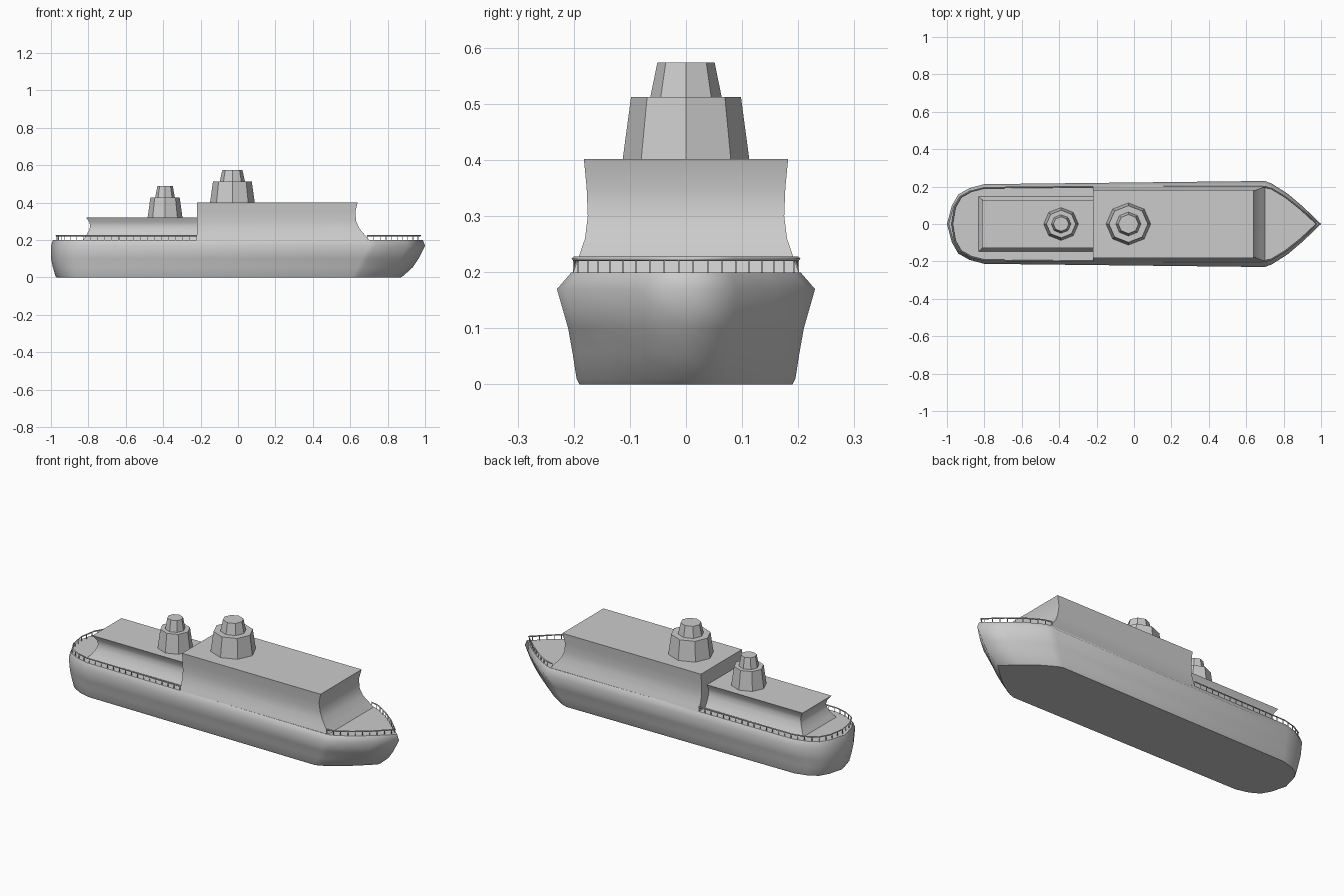
import bpy, bmesh, math
from mathutils import Vector

if "Cube" in bpy.data.objects:
    bpy.data.objects.remove(bpy.data.objects["Cube"])


def loft(name, rings, sharp_deg):
    """Skin closed rings bottom to top, cap both ends, smooth below an angle."""
    bm = bmesh.new()
    vs = [[bm.verts.new(p) for p in r] for r in rings]
    n = len(vs[0])
    for a, b in zip(vs, vs[1:]):
        for i in range(n):
            j = (i + 1) % n
            bm.faces.new((a[i], a[j], b[j], b[i])).smooth = True
    caps = [bm.faces.new(vs[0][::-1]), bm.faces.new(vs[-1])]
    bmesh.ops.recalc_face_normals(bm, faces=bm.faces[:])
    for e in bm.edges:
        e.smooth = e.calc_face_angle(0) < math.radians(sharp_deg)
    for f in caps:
        for e in f.edges:
            e.smooth = False
    me = bpy.data.meshes.new(name)
    bm.to_mesh(me)
    bm.free()
    ob = bpy.data.objects.new(name, me)
    bpy.context.collection.objects.link(ob)
    return ob


# Hull: half outline as fractions of bow / stern length and beam
BOW = [(0, 1), (.12, .94), (.4, .71), (.68, .4), (1, 0)]
STERN = [(0, 1), (.4, .9), (.7, .74), (.87, .46), (1, 0)]


def hull_ring(z, beam_f, beam_a, shoulder, bow, stern):
    half = [(-.8 + t * (stern + .8), w * beam_a) for t, w in reversed(STERN)]
    half += [(shoulder + t * (bow - shoulder), w * beam_f) for t, w in BOW]
    pts = half + [(x, -y) for x, y in reversed(half[1:-1])]
    return [(x, y, z) for x, y in pts]


loft("hull", [hull_ring(*lv) for lv in [
    (0, .19, .18, .61, .87, -.97),
    (.01, .195, .184, .615, .885, -.977),
    (.055, .202, .191, .64, .935, -.99),
    (.10, .21, .199, .66, .965, -1),
    (.17, .23, .213, .70, 1.0, -1),
    (.20, .204, .198, .70, .988, -.99)]], 100)


# Superstructures with concave flared walls: (z, aft x, forward x, half width)
def block(name, levels):
    loft(name, [[(a, -w, z), (f, -w, z), (f, w, z), (a, w, z)]
                for z, a, f, w in levels], 40)


block("main_superstructure", [
    (.195, -.22, .705, .203), (.225, -.22, .68, .192), (.26, -.22, .65, .18),
    (.30, -.22, .632, .175), (.35, -.22, .627, .177), (.402, -.22, .64, .182)])
block("aft_superstructure", [
    (.195, -.835, -.21, .15), (.22, -.815, -.21, .133), (.25, -.797, -.21, .118),
    (.275, -.79, -.21, .112), (.295, -.795, -.21, .115), (.322, -.813, -.21, .128)])


# Octagonal two-stage funnels
def funnel_stage(name, x, z0, z1, r0, r1):
    bpy.ops.mesh.primitive_cone_add(vertices=8, radius1=r0, radius2=r1,
                                    depth=z1 - z0, location=(x, 0, (z0 + z1) / 2))
    ob = bpy.context.object
    ob.name = name
    ob.scale.x = 1.06


funnel_stage("main_funnel_base", -.03, .40, .512, .113, .098)
funnel_stage("main_funnel_top", -.03, .51, .574, .064, .051)
funnel_stage("aft_funnel_base", -.39, .32, .427, .088, .074)
funnel_stage("aft_funnel_top", -.39, .425, .488, .05, .039)


# Deck railings: mirrored path, swept top rail and evenly spaced posts
def railing(name, half):
    path = [Vector((x, y, .2)) for x, y in half]
    path += [Vector((p.x, -p.y, .2)) for p in reversed(path[:-1])]
    cu = bpy.data.curves.new(name + "_top", 'CURVE')
    cu.dimensions = '3D'
    cu.bevel_depth = .004
    cu.bevel_resolution = 0
    sp = cu.splines.new('POLY')
    sp.points.add(len(path) - 1)
    for q, p in zip(sp.points, path):
        q.co = (p.x, p.y, .224, 1)
    rail = bpy.data.objects.new(name + "_top", cu)
    bpy.context.collection.objects.link(rail)
    bpy.ops.object.select_all(action='DESELECT')
    rail.select_set(True)
    bpy.context.view_layer.objects.active = rail
    bpy.ops.object.convert(target='MESH')

    lengths = [(b - a).length for a, b in zip(path, path[1:])]
    count = round(sum(lengths) / .038)
    bm = bmesh.new()
    for k in range(count + 1):
        d, i = k * sum(lengths) / count, 0
        while i < len(lengths) - 1 and d > lengths[i]:
            d -= lengths[i]
            i += 1
        p = path[i].lerp(path[i + 1], min(d / lengths[i], 1))
        g = bmesh.ops.create_cube(bm, size=1)['verts']
        bmesh.ops.scale(bm, vec=(.003, .003, .026), verts=g)
        bmesh.ops.translate(bm, vec=p + Vector((0, 0, .011)), verts=g)
    me = bpy.data.meshes.new(name + "_posts")
    bm.to_mesh(me)
    bm.free()
    bpy.context.collection.objects.link(bpy.data.objects.new(name + "_posts", me))


railing("stern_railing", [(-.22, .2), (-.8, .194), (-.87, .176), (-.925, .145),
                          (-.957, .09), (-.972, 0)])
railing("bow_railing", [(.69, .2), (.735, .19), (.81, .145), (.89, .082), (.976, 0)])
